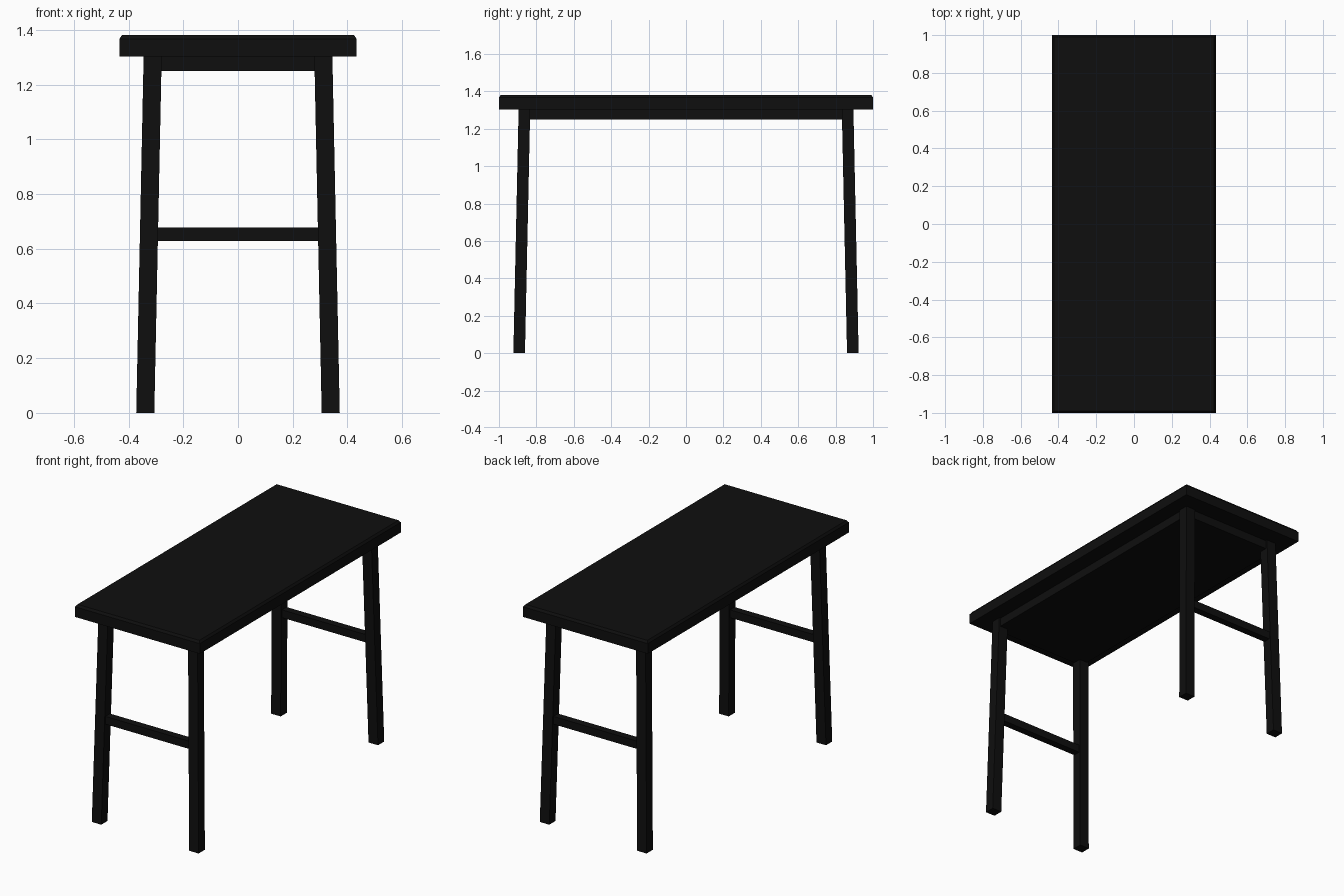
import bpy, bmesh

if "Cube" in bpy.data.objects:
    bpy.data.objects.remove(bpy.data.objects["Cube"])

black = bpy.data.materials.new("black paint")
black.diffuse_color = (0.0045, 0.0045, 0.0045, 1)
black.use_nodes = True
black.node_tree.nodes["Principled BSDF"].inputs["Base Color"].default_value = black.diffuse_color


def loft(name, rings):
    """Box-section solid through rings of (x0, x1, y0, y1, z), bottom to top."""
    bm = bmesh.new()
    loops = [[bm.verts.new(p) for p in ((x0, y0, z), (x1, y0, z), (x1, y1, z), (x0, y1, z))]
             for x0, x1, y0, y1, z in rings]
    bm.faces.new(loops[0])
    bm.faces.new(loops[-1])
    for a, b in zip(loops, loops[1:]):
        for i in range(4):
            j = (i + 1) % 4
            bm.faces.new((a[i], a[j], b[j], b[i]))
    bmesh.ops.recalc_face_normals(bm, faces=bm.faces)
    mesh = bpy.data.meshes.new(name)
    bm.to_mesh(mesh)
    bm.free()
    mesh.materials.append(black)
    obj = bpy.data.objects.new(name, mesh)
    bpy.context.collection.objects.link(obj)
    return obj


# table top with a small chamfer on the upper edge
loft("table_top", [(-0.434, 0.434, -1, 1, 1.303),
                   (-0.434, 0.434, -1, 1, 1.367),
                   (-0.424, 0.424, -0.99, 0.99, 1.381)])

# apron block under the top
loft("apron", [(-0.335, 0.335, -0.884, 0.884, 1.249),
               (-0.335, 0.335, -0.884, 0.884, 1.303)])

# splayed legs and end stretchers
for y_name, sy in (("front", -1), ("back", 1)):
    for x_name, sx in (("left", -1), ("right", 1)):
        loft(f"{y_name}_{x_name}_leg",
             [(sx * 0.306, sx * 0.372, sy * 0.861, sy * 0.923, 0),
              (sx * 0.279, sx * 0.345, sy * 0.833, sy * 0.895, 1.303)])
    loft(f"{y_name}_stretcher",
         [(-0.325, 0.325, sy * 0.855, sy * 0.901, 0.628),
          (-0.325, 0.325, sy * 0.855, sy * 0.901, 0.677)])
